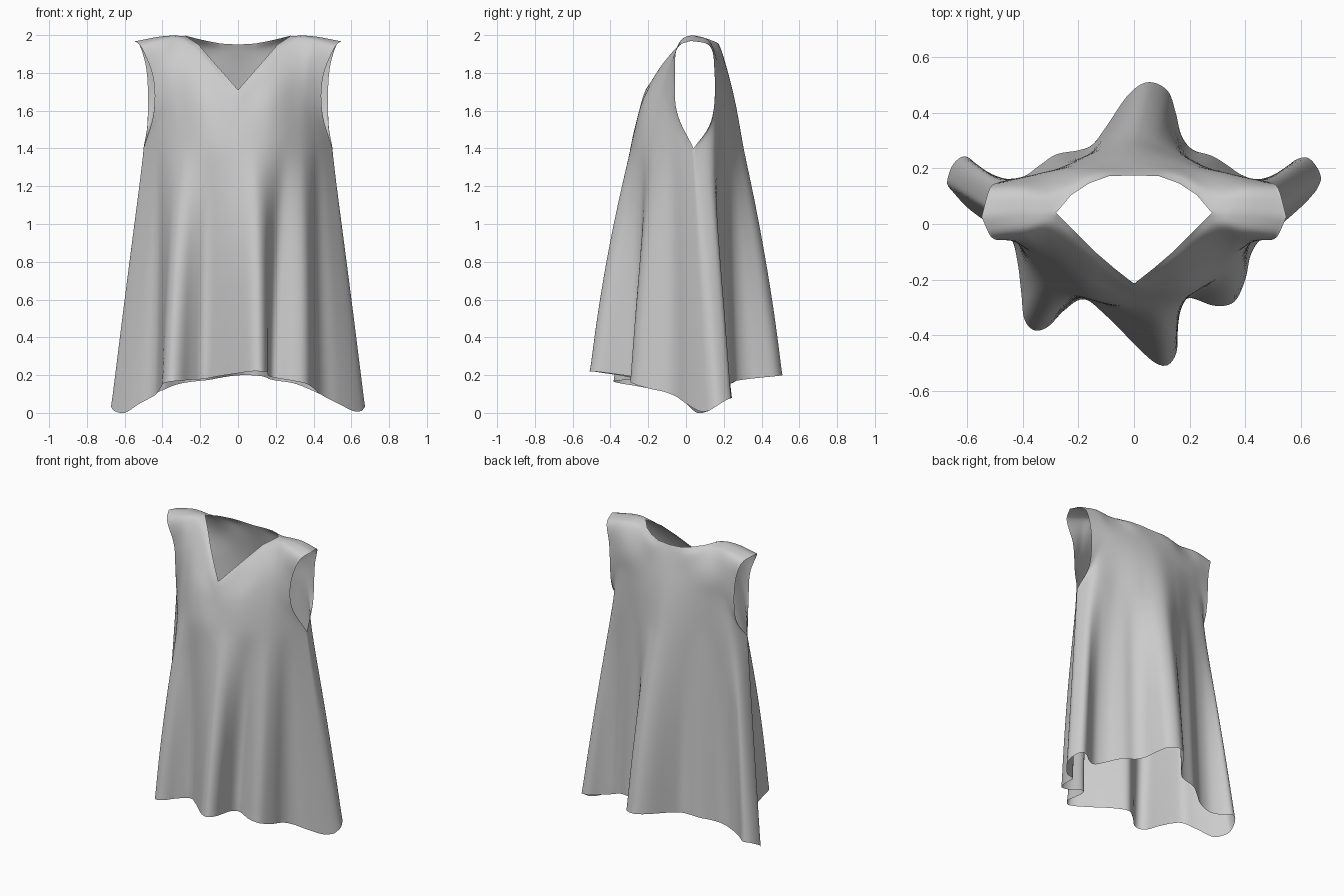
import bpy, bmesh
from math import sin, pi
from mathutils import Vector as V

if "Cube" in bpy.data.objects:
    bpy.data.objects.remove(bpy.data.objects["Cube"])

NU = 160  # samples across each panel


def pts(s):
    """Flat number list -> list of 3D points."""
    return [V(s[i:i + 3]) for i in range(0, len(s), 3)]


def hermite(a, b, ta, tb, t):
    return (a * (2*t**3 - 3*t*t + 1) + ta * (t**3 - 2*t*t + t)
            + b * (3*t*t - 2*t**3) + tb * (t**3 - t*t))


def sample(p, n, smooth=True):
    """n+1 points at even parameters through p."""
    out, m = [], len(p) - 1
    for k in range(n + 1):
        f = k / n * m
        i = min(int(f), m - 1)
        t = f - i
        if not smooth:
            out.append(p[i].lerp(p[i + 1], t))
            continue
        ta = (p[i + 1] - p[max(i - 1, 0)]) / 2
        tb = (p[min(i + 2, m)] - p[i]) / 2
        out.append(hermite(p[i], p[i + 1], ta, tb, t))
    return out


def by_length(p, n):
    """n+1 points evenly spaced along the smooth curve through p."""
    d = sample(p, 1200)
    acc = [0.0]
    for a, b in zip(d, d[1:]):
        acc.append(acc[-1] + (b - a).length)
    out, j = [], 0
    for k in range(n + 1):
        g = acc[-1] * k / n
        while j < len(d) - 2 and acc[j + 1] < g:
            j += 1
        out.append(d[j].lerp(d[j + 1], min(1, (g - acc[j]) / (acc[j + 1] - acc[j]))))
    return out


def fold_detail(line):
    """Hem minus its blurred copy: the folds alone, fading out at the side seams."""
    blur = line
    for _ in range(3):
        blur = [sum((blur[min(max(k + o, 0), NU)] for o in range(-14, 15)), V()) / 29
                for k in range(NU + 1)]
    return [(a - b) * min(1, 2.5 * sin(pi * k / NU)) for k, (a, b) in enumerate(zip(line, blur))]


def mirrored(s):
    """Half row from centre to right edge -> full row, left to right."""
    h = pts(s)
    return [V((-p.x, p.y, p.z)) for p in h[:0:-1]] + h


def panel(bm, hem, rows, top):
    """Loft hem -> body rows -> top edge; folded skirt, curved yoke."""
    lines = [by_length(pts(hem), NU)]
    lines += [sample(mirrored(r), NU) for r in rows]
    lines.append(sample(mirrored(top), NU, False))
    folds = fold_detail(lines[0])
    T = [0, 1.2, 1.42, 1.6, 1.7, 1.78]
    cols = []
    for k in range(NU + 1):
        c = [l[k] for l in lines]
        slope = [(c[i + 1] - c[i]) / (T[i + 1] - T[i]) for i in range(5)]
        w = abs(2 * k / NU - 1) ** 8
        tan = [slope[0]] + [(slope[i - 1] + slope[i]) / 2 for i in range(1, 5)] + [slope[4]]
        tan[1] = tan[1].lerp(slope[1], w)
        col = []
        for j in range(28):
            s = j / 28
            # folds stay deep further up the skirt
            d = V((folds[k].x, folds[k].y, 0))
            col.append(c[0].lerp(c[1], s) + d * ((1 - s * s) - (1 - s)) * 0.75)
        for i in range(1, 5):
            h = T[i + 1] - T[i]
            col += [hermite(c[i], c[i + 1], tan[i] * h, tan[i + 1] * h, j / 7) for j in range(7)]
        col.append(c[5])
        cols.append([bm.verts.new(p) for p in col])
    for a, b in zip(cols, cols[1:]):
        for j in range(len(a) - 1):
            bm.faces.new((a[j], b[j], b[j + 1], a[j + 1]))


# Hem folds, left side seam to right side seam
front_hem = [-.655, .12, .01, -.60, .06, .0, -.52, .0, .05, -.445, -.05, .09, -.42, -.13, .115,
             -.405, -.25, .14, -.395, -.34, .155, -.36, -.382, .165, -.31, -.37, .17,
             -.25, -.31, .175, -.18, -.27, .18, -.10, -.33, .195, 0, -.43, .21, .07, -.495, .22,
             .12, -.508, .22, .153, -.46, .217, .157, -.37, .205, .165, -.30, .195,
             .20, -.266, .185, .29, -.294, .17, .36, -.28, .155, .40, -.20, .13,
             .42, -.11, .11, .46, -.05, .085, .53, .0, .05, .61, .07, .01, .655, .12, .01]
back_hem = [-.655, .12, .01, -.672, .15, .035, -.65, .215, .07, -.605, .243, .08, -.55, .20, .08,
            -.48, .165, .09, -.40, .17, .12, -.34, .21, .145, -.28, .25, .16, -.20, .265, .17,
            -.15, .285, .175, -.10, .35, .185, -.02, .465, .197, .05, .51, .20, .12, .48, .195,
            .15, .40, .187, .17, .32, .178, .21, .268, .17, .28, .245, .16, .33, .215, .145,
            .39, .175, .12, .46, .158, .09, .53, .19, .08, .58, .23, .08, .625, .238, .08,
            .66, .20, .06, .672, .16, .035, .655, .12, .01]

# Body rows, centre to armhole edge (right half)
front_rows = [
    [0, -.295, 1.4, .17, -.27, 1.4, .33, -.17, 1.4, .43, -.055, 1.4, .5, .04, 1.4],
    [0, -.255, 1.57, .17, -.23, 1.63, .31, -.14, 1.66, .38, -.095, 1.65, .445, -.05, 1.6],
    [0, -.235, 1.65, .155, -.175, 1.76, .30, -.09, 1.85, .38, -.072, 1.85, .455, -.057, 1.8],
    [0, -.222, 1.69, .145, -.13, 1.84, .29, -.02, 1.97, .40, -.03, 1.972, .512, -.048, 1.935]]
back_rows = [
    [0, .305, 1.4, .15, .255, 1.4, .30, .19, 1.4, .455, .148, 1.4, .5, .04, 1.4],
    [0, .26, 1.65, .15, .235, 1.65, .30, .19, 1.65, .41, .16, 1.64, .478, .14, 1.56],
    [0, .215, 1.83, .15, .205, 1.83, .30, .18, 1.84, .40, .165, 1.84, .485, .15, 1.82],
    [0, .19, 1.91, .16, .18, 1.925, .29, .118, 1.967, .41, .125, 1.97, .52, .125, 1.945]]

# Neckline then shoulder seam
shoulder = [.28, .04, 1.997, .345, .04, 2.0, .41, .04, 1.995, .48, .035, 1.983, .548, .025, 1.97]
front_top = [0, -.215, 1.71, .07, -.16, 1.79, .14, -.10, 1.87, .21, -.03, 1.95] + shoulder
back_top = [0, .175, 1.95, .09, .172, 1.955, .16, .147, 1.968, .225, .105, 1.983] + shoulder

# Sew the front and back panels along sides and shoulders
bm = bmesh.new()
panel(bm, front_hem, front_rows, front_top)
panel(bm, back_hem, back_rows, back_top)
bmesh.ops.remove_doubles(bm, verts=bm.verts, dist=.0005)
bmesh.ops.recalc_face_normals(bm, faces=bm.faces)
# soften the side and shoulder seams, leaving the open edges in place
inner = [v for v in bm.verts if not v.is_boundary]
for _ in range(5):
    bmesh.ops.smooth_vert(bm, verts=inner, factor=.5, use_axis_x=True, use_axis_y=True, use_axis_z=True)
mesh = bpy.data.meshes.new("sleeveless_top")
bm.to_mesh(mesh)
bm.free()
mesh.shade_smooth()
top = bpy.data.objects.new("sleeveless_top", mesh)
bpy.context.collection.objects.link(top)
